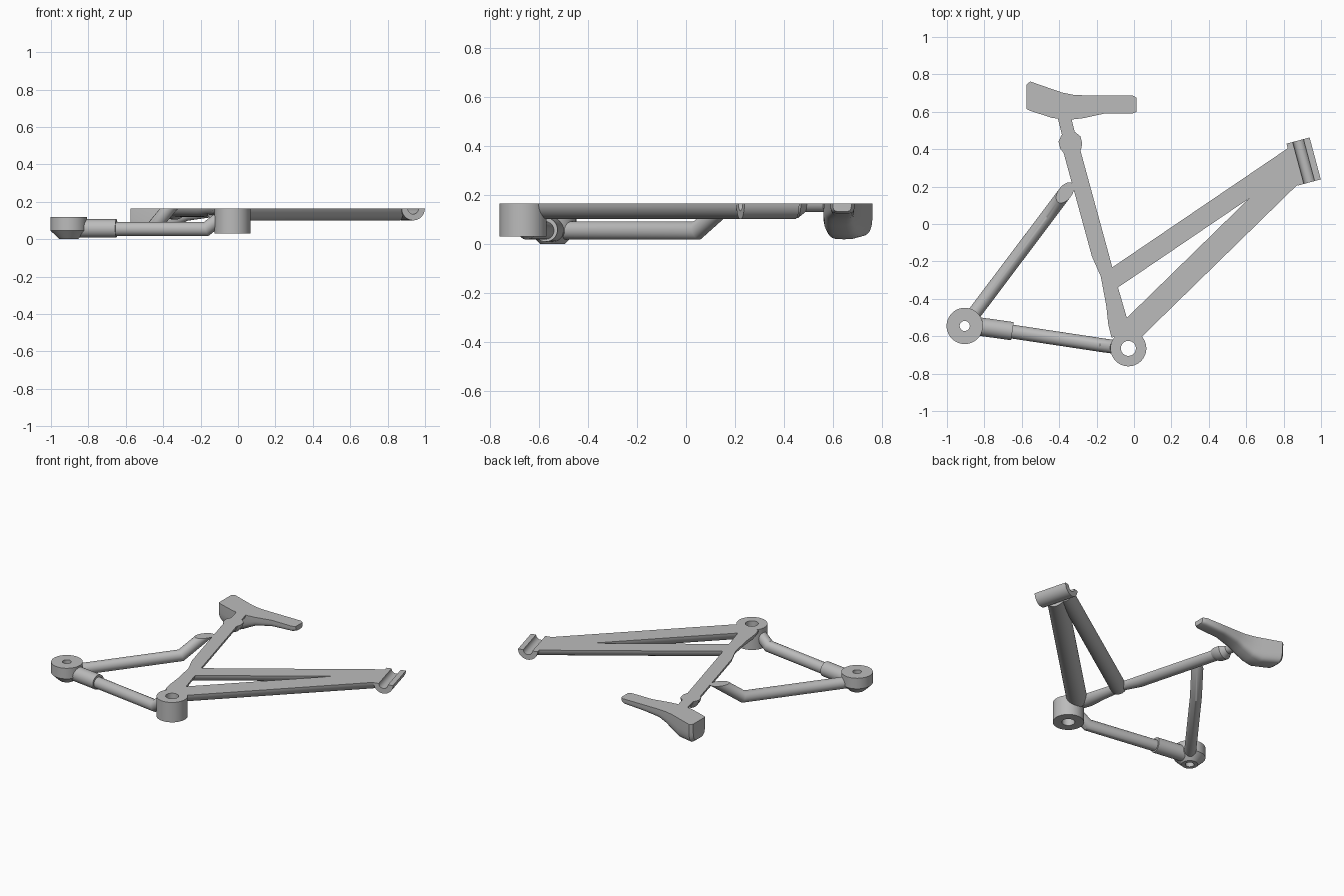
import bpy, bmesh, math
from mathutils import Vector

if "Cube" in bpy.data.objects:
    bpy.data.objects.remove(bpy.data.objects["Cube"], do_unlink=True)

TOP = 0.165  # flat mid-plane that all half tubes end on
Z = Vector((0, 0, 1))

grey = bpy.data.materials.new("plain_grey")
grey.use_nodes = True
grey.diffuse_color = (0.5, 0.5, 0.5, 1)
grey.node_tree.nodes["Principled BSDF"].inputs["Base Color"].default_value = (0.5, 0.5, 0.5, 1)


def cut(bm, point, normal):
    """Remove everything beyond a plane and cap the opening."""
    geom = bm.verts[:] + bm.edges[:] + bm.faces[:]
    res = bmesh.ops.bisect_plane(bm, geom=geom, dist=1e-5, plane_co=point,
                                 plane_no=normal, clear_outer=True)
    edges = [e for e in res["geom_cut"] if isinstance(e, bmesh.types.BMEdge) and e.is_boundary]
    if edges:
        bmesh.ops.holes_fill(bm, edges=edges, sides=0)


def finish(name, bm):
    bmesh.ops.recalc_face_normals(bm, faces=bm.faces[:])
    mesh = bpy.data.meshes.new(name)
    bm.to_mesh(mesh)
    bm.free()
    mesh.materials.append(grey)
    ob = bpy.data.objects.new(name, mesh)
    bpy.context.collection.objects.link(ob)
    bpy.ops.object.select_all(action="DESELECT")
    ob.select_set(True)
    bpy.context.view_layer.objects.active = ob
    bpy.ops.object.shade_smooth_by_angle(angle=math.radians(35))
    return ob


def loft(bm, rings, closed=False):
    """Bridge rings of points; cap the ends unless the rings form a loop."""
    vs = [[bm.verts.new(p) for p in ring] for ring in rings]
    n = len(vs[0])
    pairs = list(zip(vs, vs[1:])) + ([(vs[-1], vs[0])] if closed else [])
    for a, b in pairs:
        for i in range(n):
            j = (i + 1) % n
            bm.faces.new((a[i], a[j], b[j], b[i]))
    if not closed:
        bm.faces.new(vs[0][::-1])
        bm.faces.new(vs[-1])


def tube(name, path, trim=None, sides=32):
    """Tube through (x, y, z, radius) points with mitred bends, cut at TOP."""
    pts = [Vector(p[:3]) for p in path]
    rings = []
    for i, p in enumerate(pts):
        a = (p - pts[i - 1]).normalized() if i else (pts[1] - p).normalized()
        b = (pts[i + 1] - p).normalized() if i < len(pts) - 1 else a
        t = (a + b).normalized()
        side = t.cross(Z).normalized()
        up = side.cross(t) / t.dot(a)
        r = path[i][3]
        rings.append([p + r * (side * math.cos(k * math.tau / sides) + up * math.sin(k * math.tau / sides))
                      for k in range(sides)])
    bm = bmesh.new()
    loft(bm, rings)
    cut(bm, Vector((0, 0, TOP)), Z)
    if trim:
        cut(bm, *trim)
    return finish(name, bm)


def lathe(name, x, y, profile, sides=48):
    """Spin a closed (radius, z) profile round a vertical axis."""
    bm = bmesh.new()
    angles = [k * math.tau / sides for k in range(sides)]
    loft(bm, [[(x + r * math.cos(a), y + r * math.sin(a), z) for r, z in profile] for a in angles],
         closed=True)
    return finish(name, bm)


def half_pipe(name, start, end, outer, inner, steps=20):
    """Half of a hollow tube, open upward at TOP."""
    s, e = Vector(start), Vector(end)
    side = (e - s).normalized().cross(Z)
    arc = [math.pi * k / steps for k in range(steps + 1)]
    section = [(outer, a) for a in arc] + [(inner, a) for a in reversed(arc)]
    bm = bmesh.new()
    loft(bm, [[c + side * r * math.cos(a) - Z * r * math.sin(a) for r, a in section] for c in (s, e)])
    return finish(name, bm)


# Crank shell and rear axle hub
lathe("crank_shell", -0.03, -0.665, [(0.04, 0.03), (0.096, 0.03), (0.096, TOP), (0.04, TOP)])
lathe("axle_hub", -0.905, -0.545,
      [(0.027, 0), (0.05, 0), (0.097, 0.046), (0.097, 0.118), (0.027, 0.118)])

# Head tube and the two main tubes, trimmed against its wall
head_a, head_b = Vector((0.877, 0.446, TOP)), Vector((0.937, 0.222, TOP))
half_pipe("head_tube", head_a, head_b, 0.064, 0.03)
across = Z.cross((head_b - head_a).normalized())
wall = ((head_a + head_b) / 2 - across * 0.05, across)
tube("down_tube", [(-0.035, -0.588, TOP, 0.064), (0.95, 0.374, TOP, 0.064)], wall)
tube("top_tube", [(-0.14, -0.312, TOP, 0.053), (0.93, 0.414, TOP, 0.053)], wall)

# Seat tube, clamp collar and post
tube("seat_tube", [(-0.075, -0.6, TOP, 0.046), (-0.085, -0.53, TOP, 0.053), (-0.105, -0.43, TOP, 0.044),
                   (-0.143, -0.27, TOP, 0.036), (-0.182, -0.16, TOP, 0.045), (-0.335, 0.4, TOP, 0.045)])
tube("seat_clamp", [(-0.328, 0.385, TOP, 0.045), (-0.335, 0.415, TOP, 0.06),
                    (-0.345, 0.455, TOP, 0.06), (-0.352, 0.485, TOP, 0.036)])
tube("seat_post", [(-0.335, 0.42, TOP, 0.035), (-0.38, 0.6, TOP, 0.035)])

# Rear stays
tube("seat_stay", [(-0.868, -0.497, 0.055, 0.037), (-0.46, 0.045, 0.055, 0.037),
                   (-0.335, 0.212, 0.205, 0.037)])
tube("chain_stay", [(-0.7, -0.568, 0.055, 0.037), (-0.17, -0.648, 0.055, 0.037),
                    (-0.105, -0.657, 0.105, 0.037)])
tube("stay_sleeve", [(-0.85, -0.545, 0.058, 0.049), (-0.65, -0.573, 0.058, 0.049)])

# Saddle: half cross-sections as (x, lower y, upper y, half width)
sections = [(-0.575, 0.615, 0.745, 0.12), (-0.555, 0.605, 0.762, 0.135), (-0.44, 0.568, 0.722, 0.146),
            (-0.385, 0.56, 0.703, 0.125), (-0.32, 0.56, 0.69, 0.09), (-0.27, 0.566, 0.688, 0.066),
            (-0.16, 0.59, 0.688, 0.05), (-0.01, 0.59, 0.688, 0.041), (0.014, 0.6, 0.675, 0.033)]
rings = []
for x, low, high, width in sections:
    ring = []
    for k in range(17):
        c, s = math.cos(math.pi * k / 16), math.sin(math.pi * k / 16)
        ring.append((x, (low + high) / 2 + (high - low) / 2 * math.copysign(abs(c) ** 0.5, c),
                     TOP - width * abs(s) ** 0.5))
    rings.append(ring)
bm = bmesh.new()
loft(bm, rings)
finish("saddle", bm)
